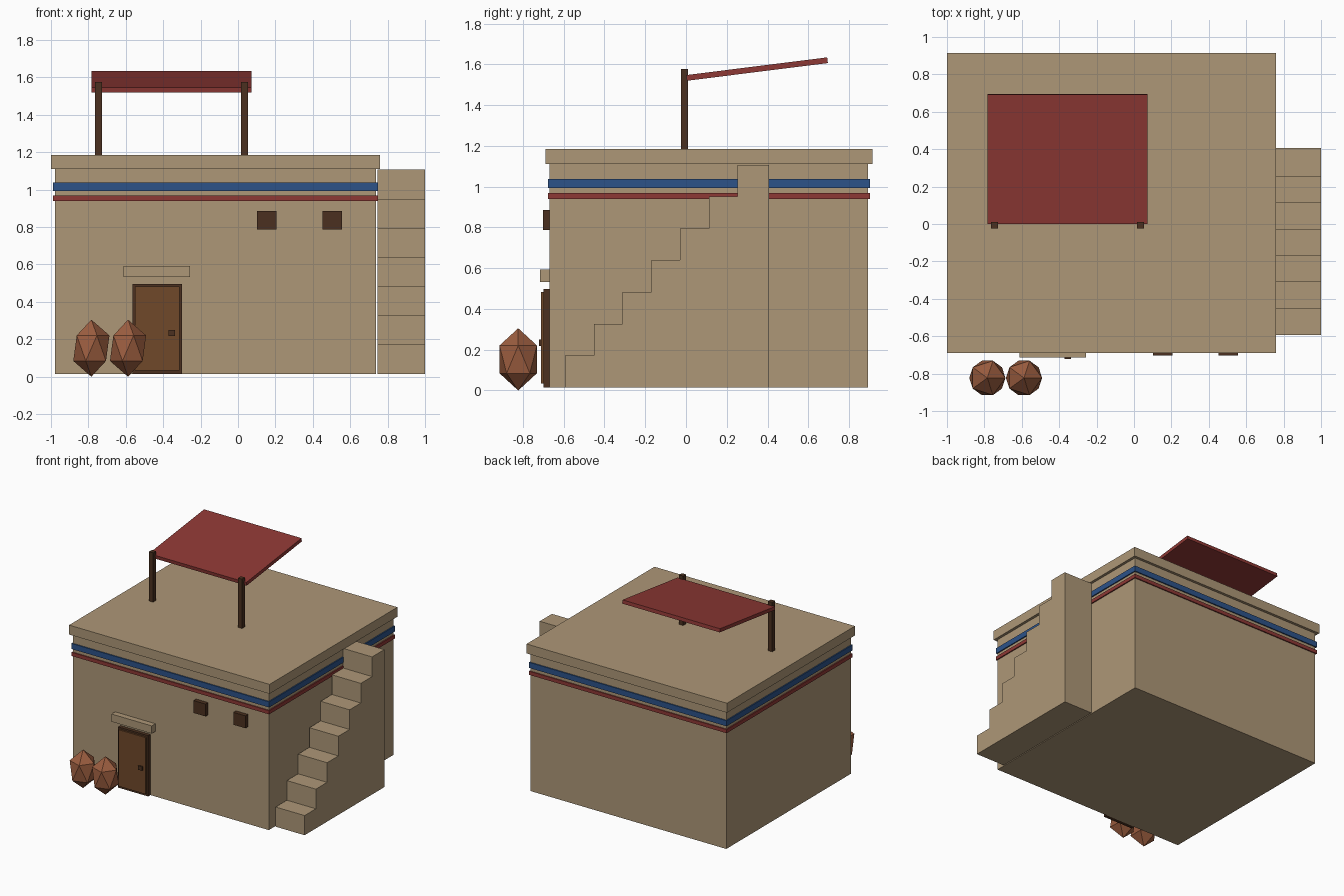
import bpy
import bmesh
from mathutils import Matrix

if "Cube" in bpy.data.objects:
    bpy.data.objects.remove(bpy.data.objects["Cube"], do_unlink=True)


def material(name, rgb):
    mat = bpy.data.materials.new(name)
    mat.use_nodes = True
    colour = (*rgb, 1)
    mat.diffuse_color = colour
    mat.node_tree.nodes["Principled BSDF"].inputs["Base Color"].default_value = colour
    return mat


sand = material("sand plaster", (0.42, 0.31, 0.185))
red = material("brick red", (0.27, 0.04, 0.035))
blue = material("deep blue", (0.025, 0.085, 0.25))
dark_wood = material("dark wood", (0.07, 0.03, 0.014))
door_wood = material("door wood", (0.16, 0.065, 0.023))
clay = material("terracotta", (0.33, 0.11, 0.05))


def finish(name, bm, mat):
    bmesh.ops.recalc_face_normals(bm, faces=bm.faces)
    mesh = bpy.data.meshes.new(name)
    bm.to_mesh(mesh)
    bm.free()
    mesh.materials.append(mat)
    obj = bpy.data.objects.new(name, mesh)
    bpy.context.collection.objects.link(obj)
    return obj


def box(name, mat, x, y, z):
    """Box from its (low, high) range on each axis, origin at its centre."""
    bm = bmesh.new()
    size = [b - a for a, b in (x, y, z)]
    bmesh.ops.create_cube(bm, size=1, matrix=Matrix.Diagonal((*size, 1)))
    obj = finish(name, bm, mat)
    obj.location = [(a + b) / 2 for a, b in (x, y, z)]
    return obj


GROUND, ROOF = 0.015, 1.185
WALL = -0.669  # front wall plane


def storey(name, mat, grow, z):
    """Slab following the house plan, grown outward by a margin."""
    return box(name, mat, (-0.979 - grow, 0.739 + grow),
               (WALL - grow, 0.893 + grow), z)


# House body, roof slab and painted bands
storey("house_body", sand, 0, (GROUND, 1.12))
storey("roof_slab", sand, 0.021, (1.11, ROOF))
storey("blue_band", blue, 0.009, (0.994, 1.038))
storey("red_band", red, 0.009, (0.939, 0.968))

# Outside staircase, a stepped profile extruded across its width
STEPS, RUN, RISE, START, BACK = 7, 0.141, 0.156, -0.593, 0.406
profile = [(BACK, GROUND), (START, GROUND)]
for i in range(STEPS):
    top = GROUND + RISE * (i + 1)
    profile.append((START + RUN * i, top))
    profile.append((START + RUN * (i + 1) if i < STEPS - 1 else BACK, top))
bm = bmesh.new()
side = bm.faces.new([bm.verts.new((0.746, y, z)) for y, z in profile])
extruded = bmesh.ops.extrude_face_region(bm, geom=[side])["geom"]
bmesh.ops.translate(bm, vec=(0.254, 0, 0),
                    verts=[v for v in extruded if isinstance(v, bmesh.types.BMVert)])
finish("staircase", bm, sand)

# Door with frame, knob and lintel
box("door_frame", dark_wood, (-0.563, -0.3), (-0.698, WALL), (GROUND, 0.497))
box("door_panel", door_wood, (-0.55, -0.313), (-0.711, -0.69), (0.034, 0.483))
box("door_knob", dark_wood, (-0.372, -0.338), (-0.722, -0.705), (0.217, 0.249))
box("door_lintel", sand, (-0.611, -0.257), (-0.715, WALL), (0.532, 0.593))

# Small windows
for side_name, x in (("right", 0.154), ("left", 0.504)):
    box(side_name + "_window", dark_wood, (x - 0.053, x + 0.053),
        (-0.702, WALL), (0.787, 0.885))

# Rooftop awning on two posts
for side_name, x in (("right", -0.746), ("left", 0.035)):
    box(side_name + "_awning_post", dark_wood, (x - 0.018, x + 0.018),
        (-0.025, 0.011), (ROOF - 0.01, 1.577))
awning = box("awning", red, (-0.783, 0.073), (0, 0.697), (1.5625, 1.5905))
awning.rotation_euler.x = 0.125

# Faceted clay jars beside the door
for side_name, x in (("right", -0.784), ("left", -0.588)):
    bm = bmesh.new()
    bmesh.ops.create_icosphere(bm, subdivisions=1, radius=1,
                               matrix=Matrix.Diagonal((0.108, 0.108, 0.1525, 1)))
    jar = finish(side_name + "_jar", bm, clay)
    jar.location = (x, -0.823, 0.1525)
